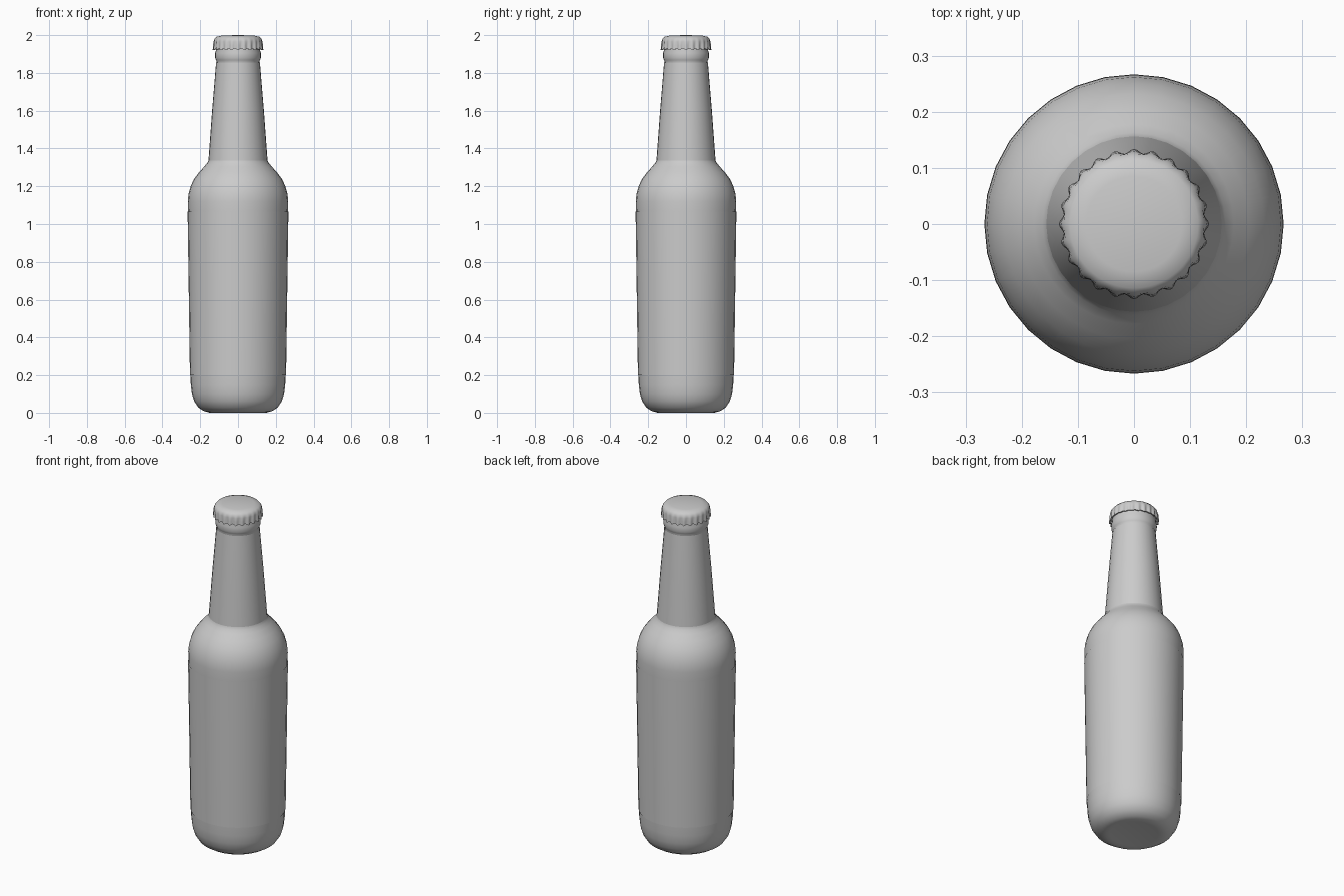
import bpy, bmesh, math

if "Cube" in bpy.data.objects:
    bpy.data.objects.remove(bpy.data.objects["Cube"])


def lathe(name, profile, seg=32, ripple=None, angle=35):
    """Spin (radius, z) points about z; radius 0 makes a pole.
    ripple(i, a) -> (radius offset, z offset) for profile point i at angle a."""
    bm = bmesh.new()
    rings = []
    for i, (r, z) in enumerate(profile):
        if r == 0:
            rings.append([bm.verts.new((0, 0, z))] * seg)
            continue
        ring = []
        for k in range(seg):
            a = 2 * math.pi * k / seg
            dr, dz = ripple(i, a) if ripple else (0, 0)
            ring.append(bm.verts.new(((r + dr) * math.cos(a), (r + dr) * math.sin(a), z + dz)))
        rings.append(ring)
    for lo, hi in zip(rings, rings[1:]):
        for k in range(seg):
            n = (k + 1) % seg
            quad = [lo[k], lo[n], hi[n], hi[k]]
            bm.faces.new(list(dict.fromkeys(quad)))
    mesh = bpy.data.meshes.new(name)
    bm.to_mesh(mesh)
    bm.free()
    obj = bpy.data.objects.new(name, mesh)
    bpy.context.collection.objects.link(obj)
    bpy.ops.object.select_all(action='DESELECT')
    obj.select_set(True)
    bpy.context.view_layer.objects.active = obj
    bpy.ops.object.shade_smooth_by_angle(angle=math.radians(angle))
    return obj


# Glass: base, body, shoulder, neck and lip
lathe("bottle_glass", [
    (0, 0.005), (0.13, 0.003), (0.15, 0.0), (0.18, 0.008), (0.21, 0.027), (0.232, 0.06),
    (0.244, 0.10), (0.25, 0.15), (0.253, 0.25), (0.264, 1.06), (0.266, 1.12),
    (0.262, 1.16), (0.251, 1.20), (0.232, 1.24), (0.205, 1.275), (0.178, 1.305),
    (0.163, 1.323), (0.155, 1.34), (0.152, 1.37), (0.135, 1.60), (0.113, 1.86),
    (0.117, 1.868), (0.121, 1.88), (0.121, 1.905), (0.117, 1.92), (0.117, 1.96), (0, 1.965)])

# Paper labels just outside the glass
lathe("body_label", [(0.2545, 0.20), (0.2668, 1.065)])
lathe("neck_label", [(0.1565, 1.335), (0.137, 1.60), (0.116, 1.855)])

# Crimped cap
TEETH = 24
DEPTH = [0.004, 0.004, 0.0035, 0.002, 0, 0, 0, 0]


def crimp(i, a):
    w = math.cos(TEETH * a)
    return DEPTH[i] * w, (-0.004 * w if i < 2 else 0)


lathe("crown_cap", [
    (0.121, 1.927), (0.130, 1.925), (0.129, 1.945), (0.128, 1.965),
    (0.125, 1.979), (0.114, 1.991), (0.085, 1.998), (0, 2.0)],
    seg=TEETH * 6, ripple=crimp, angle=50)
